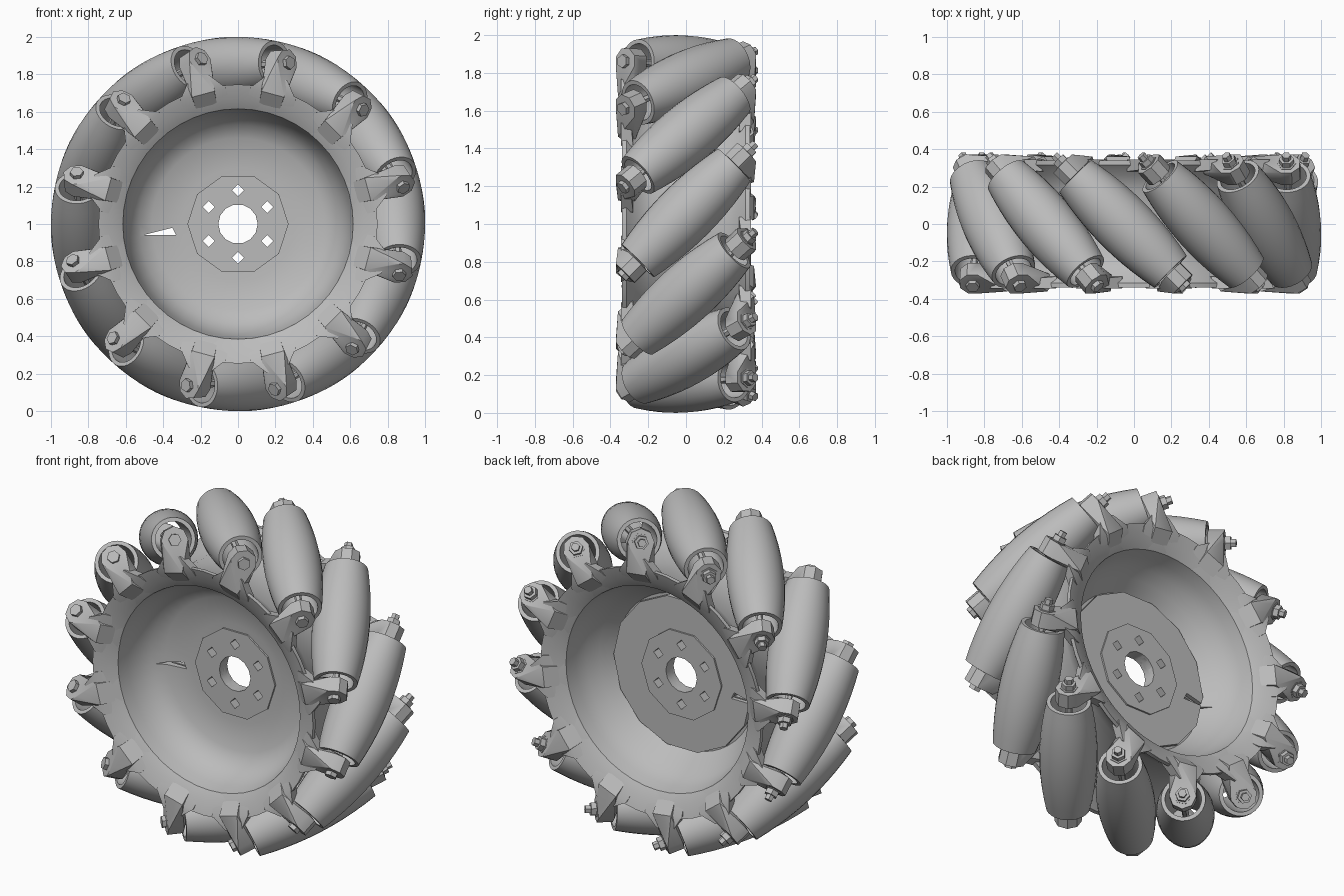
import bpy, bmesh
from math import radians, sin, cos, pi, sqrt
from mathutils import Matrix, Vector

if "Cube" in bpy.data.objects:
    bpy.data.objects.remove(bpy.data.objects["Cube"], do_unlink=True)

GREY = bpy.data.materials.new("plain grey")
GREY.use_nodes = True
GREY.diffuse_color = (0.5, 0.5, 0.5, 1)
GREY.node_tree.nodes["Principled BSDF"].inputs["Base Color"].default_value = (0.5, 0.5, 0.5, 1)

COUNT = 12
AXIS_R = 0.84                 # distance from wheel axis to roller axis
HALF = 0.36                   # half length of a roller
CENTRE = Matrix.Translation((0, 0, 1))
TO_WHEEL = Matrix.Rotation(-pi / 2, 4, 'X')                                      # z -> wheel axis
TO_ROLLER = Matrix.Translation((AXIS_R, 0, 0)) @ Matrix.Rotation(-pi / 4, 4, 'X')  # z -> roller axis


def lathe(profile, sides, matrix, bm=None):
    """Revolve a closed (radius, height) outline about z."""
    bm = bm or bmesh.new()
    rings = []
    for r, h in profile:
        if r == 0:
            rings.append([bm.verts.new(matrix @ Vector((0, 0, h)))] * sides)
        else:
            angles = [2 * pi * i / sides for i in range(sides)]
            rings.append([bm.verts.new(matrix @ Vector((r * cos(a), r * sin(a), h))) for a in angles])
    pairs = list(zip(rings, rings[1:]))
    if profile[0][0] > 0:
        pairs.append((rings[-1], rings[0]))
    for low, high in pairs:
        for i in range(sides):
            j = (i + 1) % sides
            corners = list(dict.fromkeys((low[i], low[j], high[j], high[i])))
            if len(corners) > 2:
                bm.faces.new(corners)
    bmesh.ops.recalc_face_normals(bm, faces=bm.faces)
    return bm


def hull(bm, points):
    verts = [bm.verts.new(p) for p in points]
    res = bmesh.ops.convex_hull(bm, input=verts)
    loose = {v for v in res["geom_interior"] + res["geom_unused"]
             if isinstance(v, bmesh.types.BMVert) and not v.link_faces}
    bmesh.ops.delete(bm, geom=list(loose), context='VERTS')


def to_mesh(bm, name):
    mesh = bpy.data.meshes.new(name)
    bm.to_mesh(mesh)
    bm.free()
    mesh.materials.append(GREY)
    return mesh


def place(name, mesh, matrix=CENTRE):
    ob = bpy.data.objects.new(name, mesh)
    ob.matrix_world = matrix
    bpy.context.scene.collection.objects.link(ob)
    return ob


def polar(r, degrees, y):
    return Vector((r * cos(radians(degrees)), y, r * sin(radians(degrees))))


# Hollow barrel roller, curved to follow the rolling circle
barrel = []
for i in range(11):
    s = HALF * (i / 5 - 1)
    barrel.append((1 - sqrt(AXIS_R ** 2 + s * s / 2), s))
roller = to_mesh(lathe(barrel + [(0.1, HALF), (0.1, -HALF)], 28, TO_ROLLER), "roller")

# Axle with bolt head, washer, nut and thread end
outline = [(0, -0.48), (0.036, -0.48), (0.036, -0.45), (0.02, -0.45), (0.02, 0.45), (0.05, 0.45),
           (0.05, 0.46), (0.04, 0.46), (0.04, 0.49), (0.024, 0.49), (0.024, 0.52), (0, 0.52)]
axle = to_mesh(lathe(outline, 6, TO_ROLLER), "axle_bolt")

# Bent arm: lug square to the roller, ramping down to a flared foot on the rim
LUG = -19
bm = bmesh.new()
lug = [TO_ROLLER @ Vector((0.075 * cos((i + 0.5) * pi / 4), 0.075 * sin((i + 0.5) * pi / 4), s))
       for i in range(8) for s in (-0.365, -0.455)]
foot = [polar(r, LUG + a, y) for a in (-5, 5) for r, y in ((0.63, -0.285), (0.72, -0.36), (0.7, -0.27))]
hull(bm, lug + foot)
flare = [polar(r, LUG + a * w, y) for a in (-1, 1)
         for r, w, y in ((0.63, 11, -0.285), (0.73, 10, -0.345), (0.72, 10, -0.28),
                         (0.81, 4, -0.345), (0.8, 4, -0.29))]
hull(bm, flare)
bmesh.ops.recalc_face_normals(bm, faces=bm.faces)
arm = to_mesh(bm, "arm")

parts = []
for k in range(COUNT):
    turn = CENTRE @ Matrix.Rotation(-radians(4 + 360 / COUNT * k), 4, 'Y')
    parts.append(place(f"roller_{k + 1}", roller, turn))
    parts.append(place(f"axle_bolt_{k + 1}", axle, turn))
    parts.append(place(f"front_arm_{k + 1}", arm, turn))
    parts.append(place(f"back_arm_{k + 1}", arm, turn @ Matrix.Rotation(pi, 4, 'X')))

# Rim drum: thin web, a bowl on each side and flared lips
bowl = [(0.46, 0.04), (0.53, 0.08), (0.575, 0.14), (0.6, 0.21), (0.615, 0.28), (0.67, 0.315), (0.745, 0.34),
        (0.745, 0.315), (0.69, 0.26), (0.65, 0.18)]
front = [(0, -0.015), (0.3, -0.02)] + [(r, -y) for r, y in bowl]
back = [(r, y) for r, y in reversed(bowl[1:])] + [(0.47, 0.0), (0, 0.0)]
hub = [place("rim_drum", to_mesh(lathe(front + [(0.64, 0)] + back, 48, TO_WHEEL), "rim_drum"))]


def disc(name, radius, y0, y1, sides):
    outline = [(0, y0), (radius, y0), (radius, y1), (0, y1)]
    hub.append(place(name, to_mesh(lathe(outline, sides, TO_WHEEL), name)))


disc("back_disc", 0.465, 0.01, 0.035, 14)
disc("hub_core", 0.27, -0.03, 0.045, 10)

# Bore, bolt holes and one small slot cut through the hub
bm = bmesh.new()
pin = [(0, -0.3), (1, -0.3), (1, 0.3), (0, 0.3)]
lathe([(r * 0.105, h) for r, h in pin], 14, TO_WHEEL, bm)
for k in range(6):
    spot = Matrix.Translation(polar(0.18, 90 + 60 * k, 0)) @ TO_WHEEL
    lathe([(r * 0.032, h) for r, h in pin], 4, spot, bm)
hull(bm, [(x, y, z) for x, z in ((-0.51, -0.06), (-0.35, -0.02), (-0.33, -0.06)) for y in (-0.3, 0.3)])
bmesh.ops.recalc_face_normals(bm, faces=bm.faces)
cutter = place("hub_cutter", to_mesh(bm, "hub_cutter"))
cutter.hide_render = True
for ob in hub:
    mod = ob.modifiers.new("holes", 'BOOLEAN')
    mod.object = cutter
    mod.solver = 'EXACT'
bpy.context.view_layer.update()
deps = bpy.context.evaluated_depsgraph_get()
cut = [bpy.data.meshes.new_from_object(ob.evaluated_get(deps)) for ob in hub]
for ob, mesh in zip(hub, cut):
    ob.modifiers.clear()
    ob.data = mesh
bpy.data.objects.remove(cutter, do_unlink=True)

# Smooth the round surfaces, keep hard edges
bpy.ops.object.select_all(action='DESELECT')
for ob in hub + parts[:4]:
    ob.select_set(True)
bpy.context.view_layer.objects.active = hub[0]
bpy.ops.object.shade_smooth_by_angle(angle=radians(32))
